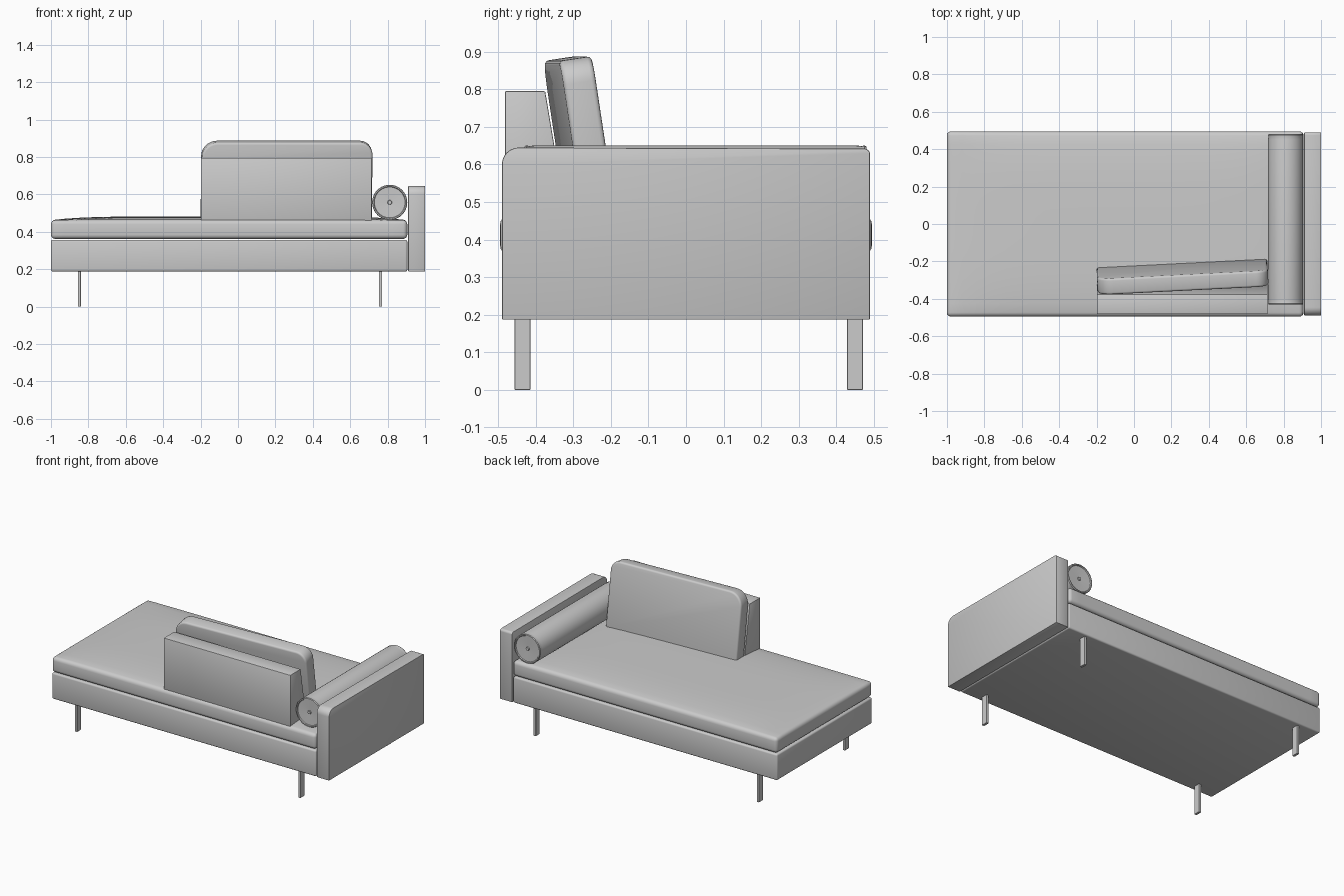
import bpy, bmesh, math
from mathutils import Matrix, Vector

cube = bpy.data.objects.get("Cube")
if cube:
    bpy.data.objects.remove(cube, do_unlink=True)

# Single upholstery grey
GREY = (0.6, 0.6, 0.6, 1)
mat = bpy.data.materials.new("warm_grey")
mat.use_nodes = True
mat.diffuse_color = GREY
mat.node_tree.nodes["Principled BSDF"].inputs["Base Color"].default_value = GREY


def finish(name, bm, bevel=0, segments=3, angle=35):
    """Turn a bmesh into an object with rounded edges and smooth shading."""
    bmesh.ops.recalc_face_normals(bm, faces=bm.faces)
    if bevel:
        sharp = [e for e in bm.edges if e.calc_face_angle(0) > math.radians(30)]
        bmesh.ops.bevel(bm, geom=sharp, offset=bevel, segments=segments,
                        profile=0.5, affect='EDGES', clamp_overlap=True)
    mesh = bpy.data.meshes.new(name)
    bm.to_mesh(mesh)
    bm.free()
    mesh.materials.append(mat)
    ob = bpy.data.objects.new(name, mesh)
    bpy.context.collection.objects.link(ob)
    bpy.ops.object.select_all(action='DESELECT')
    ob.select_set(True)
    bpy.context.view_layer.objects.active = ob
    bpy.ops.object.shade_smooth_by_angle(angle=math.radians(angle))
    return ob


def box_bm(lo, hi):
    bm = bmesh.new()
    lo, hi = Vector(lo), Vector(hi)
    bmesh.ops.create_cube(bm, size=1, matrix=Matrix.Translation((lo + hi) / 2)
                          @ Matrix.Diagonal((*(hi - lo), 1)))
    return bm


def prism_bm(points, offset):
    """Extrude a closed outline of 3D points along an offset."""
    bm = bmesh.new()
    face = bm.faces.new([bm.verts.new(p) for p in points])
    out = bmesh.ops.extrude_face_region(bm, geom=[face])["geom"]
    bmesh.ops.translate(bm, vec=offset,
                        verts=[v for v in out if isinstance(v, bmesh.types.BMVert)])
    return bm


def arc(cx, cy, r, start, end, steps=8):
    """Points on an arc, angles in degrees."""
    angles = [math.radians(start + (end - start) * i / steps) for i in range(steps + 1)]
    return [(cx + r * math.cos(a), cy + r * math.sin(a)) for a in angles]


# Base frame
finish("base_frame", box_bm((-1, -0.49, 0.187), (0.905, 0.49, 0.357)), 0.01)

# Mattress with a softly crowned top
bm = box_bm((-1, -0.495, 0.362), (0.905, 0.495, 0.462))
for axis, count, lo, hi in ((0, 24, -1, 0.905), (1, 14, -0.495, 0.495)):
    for i in range(1, count):
        co, no = Vector(), Vector()
        co[axis], no[axis] = lo + (hi - lo) * i / count, 1
        bmesh.ops.bisect_plane(bm, geom=bm.verts[:] + bm.edges[:] + bm.faces[:],
                               plane_co=co, plane_no=no)
sharp = [e for e in bm.edges if e.calc_face_angle(0) > 1]
bmesh.ops.bevel(bm, geom=sharp, offset=0.022, segments=4, profile=0.5, affect='EDGES')
for v in bm.verts:
    if v.co.z > 0.43:
        u = abs((v.co.x + 0.0475) / 0.9525)
        w = abs(v.co.y / 0.495)
        v.co.z += 0.02 * max(0, 1 - u ** 6) * max(0, 1 - w ** 4)
finish("mattress", bm)

# Arm panel with rounded upper corners
profile = [(-0.49, 0.187), (0.49, 0.187)]
profile += arc(0.475, 0.627, 0.015, 0, 90) + arc(-0.445, 0.6, 0.045, 90, 180)
finish("arm_panel", prism_bm([(0.91, y, z) for y, z in profile], (0.09, 0, 0)), 0.003, 2)

# Wedge-shaped back support
wedge = [(-0.482, 0.455), (-0.318, 0.455), (-0.375, 0.795), (-0.482, 0.795)]
finish("back_support", prism_bm([(-0.198, y, z) for y, z in wedge], (0.913, 0, 0)), 0.003, 2)

# Loose back cushion, leaning back and slightly turned
half, height, thick = 0.457, 0.425, 0.087
outline = [(-half, 0), (half, 0)]
outline += arc(half - 0.065, height - 0.065, 0.065, 0, 90)
outline += arc(-half + 0.085, height - 0.085, 0.085, 90, 180)
bm = prism_bm([(x, -thick / 2, z) for x, z in outline], (0, thick, 0))
cushion = finish("back_cushion", bm, 0.012, 3)
cushion.location = (0.258, -0.252, 0.462)
cushion.rotation_euler = (math.radians(8.6), 0, math.radians(2.9))

# Bolster: lathed outline with piped rims and end buttons
R, LENGTH = 0.094, 0.91
end = [(0, 0.004), (0.01, 0.002), (0.012, 0.009), (R - 0.012, 0.006),
       (R - 0.009, 0), (R - 0.003, 0), (R, 0.005), (R - 0.002, 0.012), (R, 0.03)]
lathe = end + [(r, LENGTH - t) for r, t in reversed(end)]
bm = bmesh.new()
verts = [bm.verts.new((r, t, 0)) for r, t in lathe]
edges = [bm.edges.new(pair) for pair in zip(verts, verts[1:])]
bmesh.ops.spin(bm, geom=verts + edges, cent=(0, 0, 0), axis=(0, 1, 0),
               angle=math.tau, steps=40)
bmesh.ops.remove_doubles(bm, verts=bm.verts, dist=0.0001)
bolster = finish("bolster", bm)
bolster.location = (0.811, -0.43, 0.557)

# Flat bar legs
for side, x in (("right", -0.848), ("left", 0.762)):
    for end_name, y in (("front", -0.435), ("back", 0.45)):
        finish(f"{end_name}_{side}_leg",
               box_bm((x - 0.008, y - 0.021, 0), (x + 0.008, y + 0.021, 0.19)), 0.001, 1)
